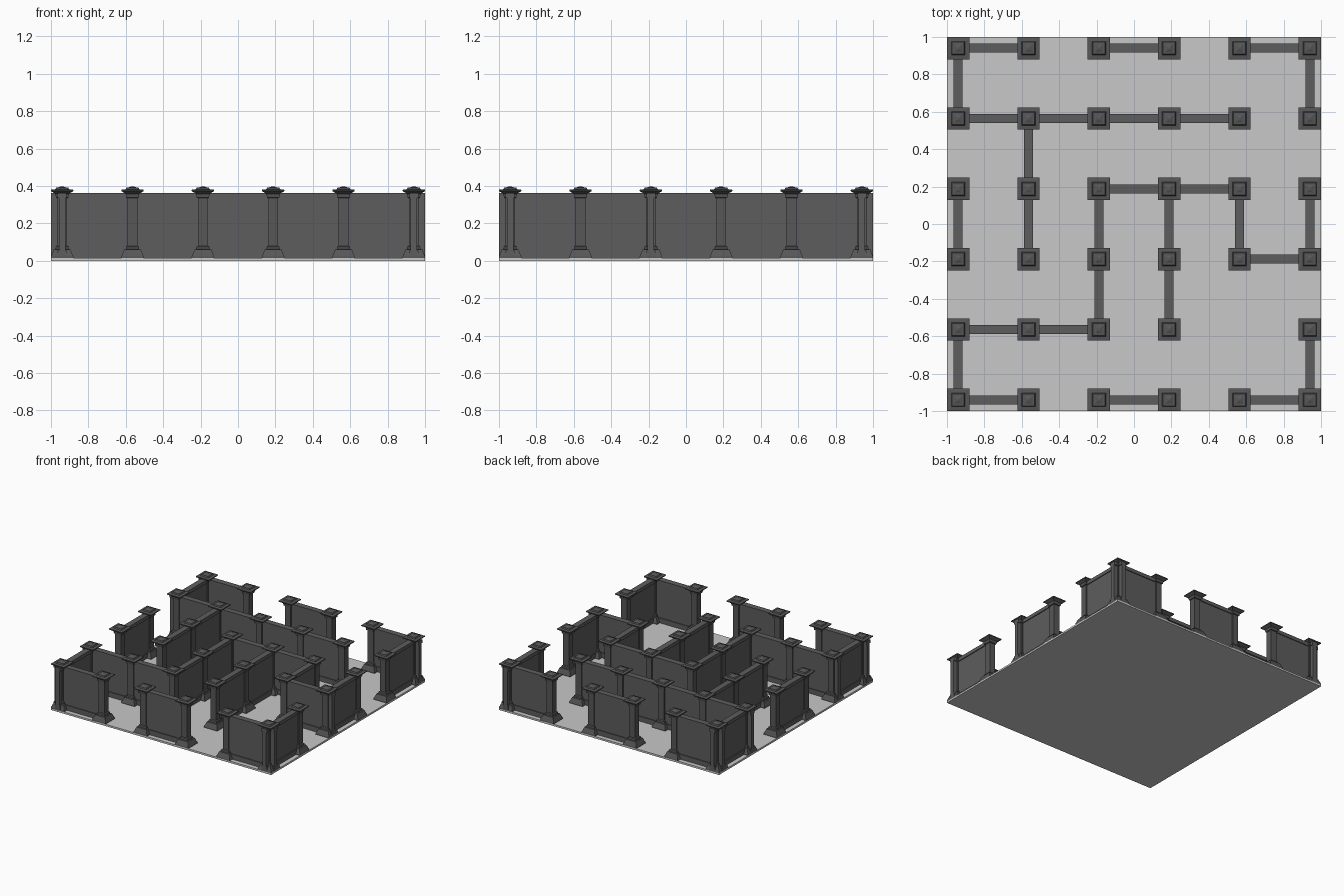
import bpy, bmesh

cube = bpy.data.objects.get("Cube")
if cube:
    bpy.data.objects.remove(cube, do_unlink=True)


def material(name, value):
    m = bpy.data.materials.new(name)
    m.use_nodes = True
    colour = (value, value, value, 1)
    m.diffuse_color = colour
    m.node_tree.nodes["Principled BSDF"].inputs["Base Color"].default_value = colour
    return m


STONE = material("dark grey stone", 0.11)
POST_STONE = material("darker grey stone", 0.095)
FLOOR = material("light grey floor", 0.58)


def finish(name, bm, mat):
    bmesh.ops.recalc_face_normals(bm, faces=bm.faces)
    mesh = bpy.data.meshes.new(name)
    bm.to_mesh(mesh)
    bm.free()
    mesh.materials.append(mat)
    obj = bpy.data.objects.new(name, mesh)
    bpy.context.collection.objects.link(obj)
    return obj


def add_box(bm, low, high):
    verts = bmesh.ops.create_cube(bm, size=1)["verts"]
    for v in verts:
        v.co = [lo if c < 0 else hi for c, lo, hi in zip(v.co, low, high)]


def square_loft(bm, profile):
    """Stack square rings of (half width, height) and close both ends."""
    rings = []
    for r, z in profile:
        rings.append([bm.verts.new((sx * r, sy * r, z))
                      for sx, sy in ((-1, -1), (1, -1), (1, 1), (-1, 1))])
    for a, b in zip(rings, rings[1:]):
        for i in range(4):
            j = (i + 1) % 4
            bm.faces.new((a[i], a[j], b[j], b[i]))
    bm.faces.new(rings[0])
    bm.faces.new(rings[-1])


PITCH = 0.376
BASE = 0.012


def grid(i):
    return (i - 2.5) * PITCH


# Floor slab
bm = bmesh.new()
add_box(bm, (-1, -1, 0), (1, 1, 0.015))
finish("floor", bm, FLOOR)

# Post: flared foot, square shaft and stepped cap
bm = bmesh.new()
square_loft(bm, [(0.06, BASE), (0.06, 0.022), (0.045, 0.06), (0.036, 0.062),
                 (0.034, 0.075), (0.026, 0.08), (0.026, 0.335), (0.033, 0.338),
                 (0.036, 0.358), (0.06, 0.373), (0.06, 0.38), (0.037, 0.383),
                 (0.032, 0.392), (0.02, 0.393), (0.005, 0.398)])
post = finish("post_0_0", bm, POST_STONE)
post.location = (grid(0), grid(0), 0)
for ix in range(6):
    for iy in range(6):
        if (ix, iy) in ((0, 0), (4, 1)):
            continue
        copy = bpy.data.objects.new(f"post_{ix}_{iy}", post.data)
        copy.location = (grid(ix), grid(iy), 0)
        bpy.context.collection.objects.link(copy)

# Wall runs as (line, first post, last post)
ALONG_X = [(5, 0, 1), (5, 2, 3), (5, 4, 5), (4, 0, 4), (3, 2, 4), (2, 4, 5),
           (1, 0, 2), (0, 0, 1), (0, 2, 3), (0, 4, 5)]
ALONG_Y = [(0, 0, 1), (0, 2, 3), (0, 4, 5), (1, 2, 4), (2, 1, 3), (3, 1, 3),
           (4, 2, 3), (5, 0, 1), (5, 2, 3), (5, 4, 5)]


def wall(name, line, first, last, along_x):
    start = -1 if first == 0 else grid(first) - 0.025
    end = 1 if last == 5 else grid(last) + 0.025
    bm = bmesh.new()
    # bottom rail, recessed panel, top rail
    for half, low, high in ((0.024, BASE, 0.055), (0.017, 0.055, 0.335),
                            (0.024, 0.335, 0.364)):
        across = (grid(line) - half, grid(line) + half)
        if along_x:
            add_box(bm, (start, across[0], low), (end, across[1], high))
        else:
            add_box(bm, (across[0], start, low), (across[1], end, high))
    finish(name, bm, STONE)


for runs, along_x, label in ((ALONG_X, True, "cross"), (ALONG_Y, False, "long")):
    for n, (line, first, last) in enumerate(runs):
        wall(f"{label}_wall_{n + 1}", line, first, last, along_x)
